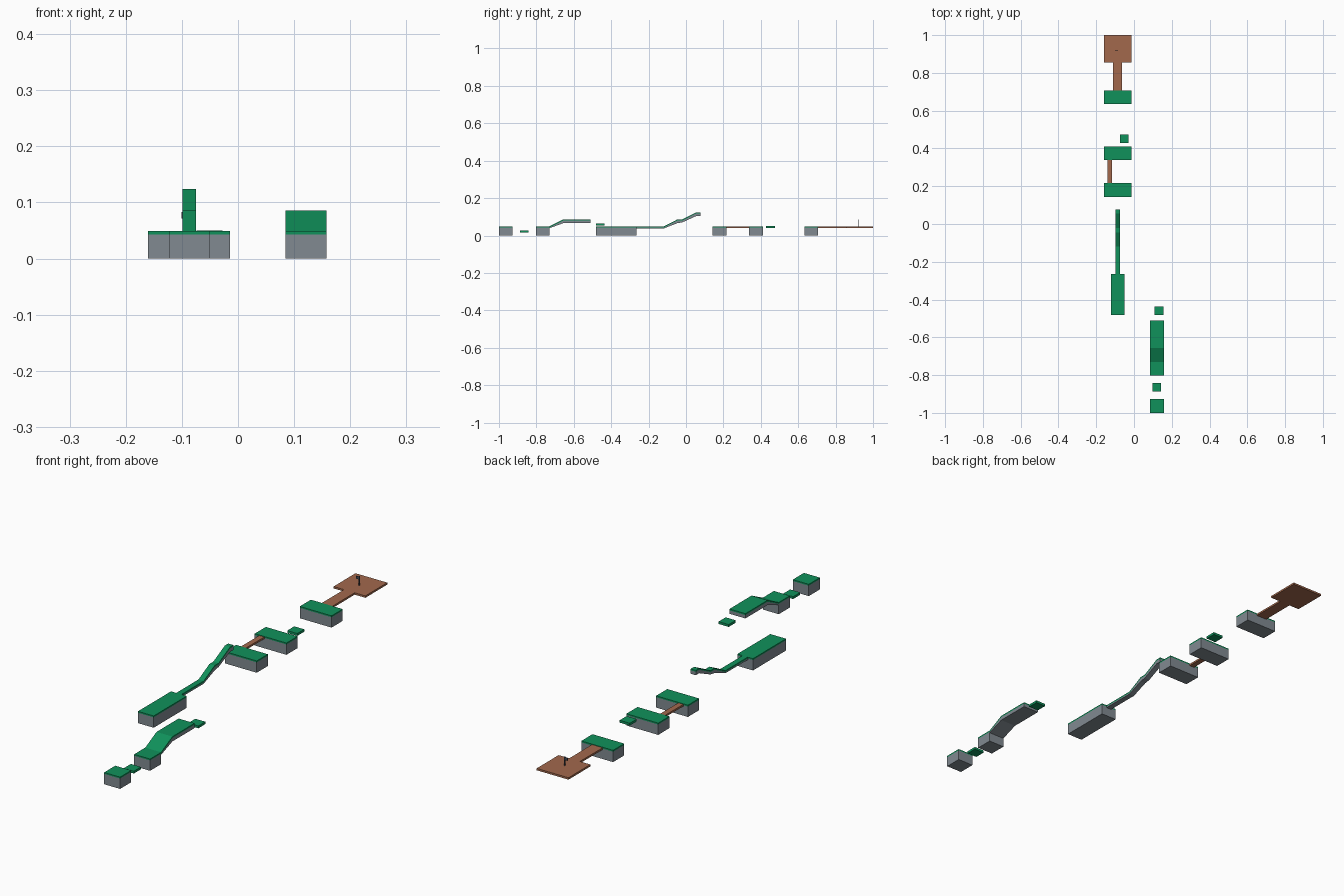
import bpy, bmesh

if "Cube" in bpy.data.objects:
    bpy.data.objects.remove(bpy.data.objects["Cube"])


def material(name, rgb):
    m = bpy.data.materials.new(name)
    m.diffuse_color = (*rgb, 1)
    m.use_nodes = True
    m.node_tree.nodes["Principled BSDF"].inputs["Base Color"].default_value = m.diffuse_color
    return m


GRASS = material("grass green", (0.005, 0.285, 0.105))
STONE = material("stone grey", (0.22, 0.255, 0.285))
WOOD = material("wood brown", (0.36, 0.14, 0.073))
DARK = material("dark metal", (0.05, 0.06, 0.08))
CAP = 0.006   # thickness of the grass layer
TOP = 0.049   # height of the ground-level course


def ribbon(name, x0, x1, stations, mat):
    """Closed strip along y; stations are (y, top, bottom)."""
    bm = bmesh.new()
    rings = [[bm.verts.new(p) for p in ((x0, y, b), (x1, y, b), (x1, y, t), (x0, y, t))]
             for y, t, b in stations]
    for a, c in zip(rings, rings[1:]):
        for i in range(4):
            j = (i + 1) % 4
            bm.faces.new((a[i], a[j], c[j], c[i]))
    bm.faces.new(rings[0])
    bm.faces.new(rings[-1])
    bmesh.ops.recalc_face_normals(bm, faces=bm.faces)
    me = bpy.data.meshes.new(name)
    bm.to_mesh(me)
    bm.free()
    me.materials.append(mat)
    ob = bpy.data.objects.new(name, me)
    bpy.context.collection.objects.link(ob)
    return ob


def box(name, x0, x1, y0, y1, z0, z1, mat):
    return ribbon(name, x0, x1, [(y0, z1, z0), (y1, z1, z0)], mat)


def turf(name, x0, x1, stations):
    """Stone strip with a grass layer on top."""
    ribbon(name + "_stone", x0, x1, [(y, t - CAP, b) for y, t, b in stations], STONE)
    ribbon(name + "_grass", x0, x1, [(y, t, t - CAP) for y, t, b in stations], GRASS)


def tiles(name, x0, x1, y0, y1, nx=1, ny=1, z0=0.0, z1=TOP):
    """Grid of square turf blocks."""
    dx, dy = (x1 - x0) / nx, (y1 - y0) / ny
    for i in range(nx):
        for j in range(ny):
            a, b = y0 + j * dy, y0 + (j + 1) * dy
            turf(f"{name}_{i}_{j}", x0 + i * dx, x0 + (i + 1) * dx,
                 [(a, z1, z0), (b, z1, z0)])


# First lane: start block, landing block, ramp and raised deck
L, R = 0.085, 0.158
tiles("start_block", L, R, -1.0, -0.927)
tiles("landing_block", L, R, -0.803, -0.73)
turf("wide_ramp", L, R, [(-0.73, TOP, 0.039), (-0.656, 0.086, 0.066)])
tiles("raised_deck", L, R, -0.656, -0.511, ny=2, z0=0.066, z1=0.086)

# Small floating pads
for name, x, y, z in (("low_pad", 0.12, -0.865, 0.027),
                      ("crossing_pad", 0.132, -0.459, 0.063),
                      ("far_pad", -0.051, 0.452, 0.05)):
    box(name, x - 0.023, x + 0.023, y - 0.023, y + 0.023, z - 0.01, z, GRASS)

# Second lane: long block and the narrow climbing beam
tiles("long_block", -0.123, -0.051, -0.481, -0.264, ny=3)
turf("narrow_beam", -0.099, -0.075,
     [(-0.264, TOP, 0.038), (-0.19, TOP, 0.038), (-0.118, TOP, 0.038),
      (-0.046, 0.086, 0.066), (-0.02, 0.086, 0.07),
      (0.055, 0.124, 0.104), (0.077, 0.124, 0.104)])

# Cross blocks, two tiles wide
for i, y in enumerate((0.143, 0.338, 0.634)):
    tiles(f"cross_block_{i}", -0.16, -0.014, y, y + 0.073, nx=2)

# Wooden plank, bridge and end platform
W0, W1 = 0.039, 0.047
box("thin_plank", -0.139, -0.116, 0.216, 0.338, W0, W1, WOOD)
box("bridge", -0.112, -0.063, 0.707, 0.856, W0, W1, WOOD)
for i, (a, b) in enumerate(((0.856, 0.918), (0.918, 0.938), (0.938, 1.0))):
    box(f"platform_board_{i}", -0.16, -0.014, a, b, W0, W1, WOOD)

# Tiny goal post with pennant
box("goal_post", -0.0885, -0.0855, 0.9185, 0.9215, W1, 0.085, DARK)
box("goal_pennant", -0.101, -0.087, 0.9195, 0.9205, 0.071, 0.083, DARK)
